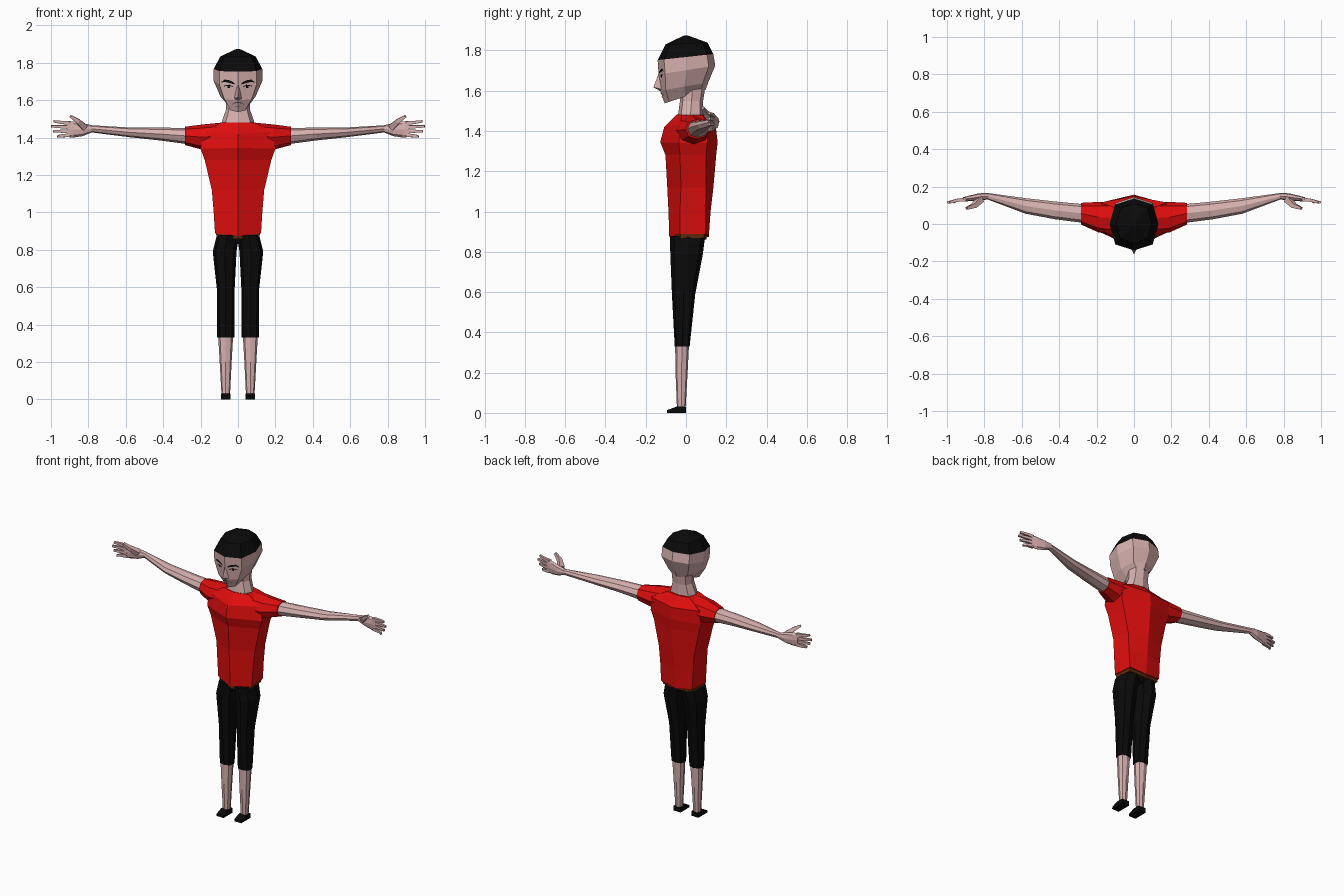
import bpy, bmesh
from mathutils import Vector
from mathutils.bvhtree import BVHTree

if "Cube" in bpy.data.objects:
    bpy.data.objects.remove(bpy.data.objects["Cube"])


def material(name, r, g, b):
    m = bpy.data.materials.new(name)
    m.diffuse_color = (r, g, b, 1)
    m.use_nodes = True
    m.node_tree.nodes["Principled BSDF"].inputs["Base Color"].default_value = m.diffuse_color
    return m


SKIN = material("skin", 0.68, 0.44, 0.43)
RED = material("red cloth", 0.74, 0.004, 0.004)
BLACK = material("black", 0.003, 0.003, 0.003)
BROWN = material("brown belt", 0.12, 0.025, 0.004)
SHADE = material("lip grey", 0.16, 0.09, 0.09)


def finish(name, bm, mats, mirror=False, fix=True):
    if fix:
        bmesh.ops.recalc_face_normals(bm, faces=bm.faces)
    me = bpy.data.meshes.new(name)
    bm.to_mesh(me)
    ob = bpy.data.objects.new(name, me)
    bpy.context.collection.objects.link(ob)
    for m in mats:
        me.materials.append(m)
    if mirror:
        ob.modifiers.new("mirror", 'MIRROR')
    return ob


def loft_mesh(rings):
    """Skin a list of equal-length rings and cap both ends."""
    bm = bmesh.new()
    loops = [[bm.verts.new(p) for p in r] for r in rings]
    n = len(loops[0])
    for a, b in zip(loops, loops[1:]):
        for i in range(n):
            j = (i + 1) % n
            bm.faces.new((a[i], a[j], b[j], b[i]))
    bm.faces.new(loops[0])
    bm.faces.new(loops[-1])
    return bm


def loft(name, rings, mat, mirror=False):
    return finish(name, loft_mesh(rings), [mat], mirror)


def octagon(a0, a1, b0, b1, k=0.75):
    """Eight-sided section filling the given box."""
    ca, cb, ra, rb = (a0 + a1) / 2, (b0 + b1) / 2, (a1 - a0) / 2, (b1 - b0) / 2
    unit = [(0, -1), (k, -k), (1, 0), (k, k), (0, 1), (-k, k), (-1, 0), (-k, -k)]
    return [(ca + ra * u, cb + rb * v) for u, v in unit]


def level(z, x0, x1, y0, y1, k=0.75, zb=None):
    """Horizontal ring; zb tilts it so that the back sits at another height."""
    zb = z if zb is None else zb
    return [(x, y, z + (zb - z) * (y - y0) / (y1 - y0))
            for x, y in octagon(x0, x1, y0, y1, k)]


def upright(x, y0, y1, z0, z1, k=0.72):
    """Vertical ring across the arm."""
    return [(x, y, z) for y, z in octagon(y0, y1, z0, z1, k)]


# Shirt body: six-sided with a crease down the front and back
def torso_ring(zc, zs, w, yf, ysf, ysb, yb):
    return [(0, yf, zc), (w, ysf, zs), (w * 0.92, ysb, zs),
            (0, yb, zc), (-w * 0.92, ysb, zs), (-w, ysf, zs)]


loft("shirt_body", [torso_ring(*r) for r in (
    (0.873, 0.888, 0.123, -0.083, -0.03, 0.098, 0.113),
    (1.00, 1.00, 0.130, -0.087, -0.03, 0.097, 0.122),
    (1.12, 1.12, 0.140, -0.093, -0.025, 0.10, 0.136),
    (1.28, 1.28, 0.178, -0.102, -0.03, 0.10, 0.15),
    (1.345, 1.34, 0.200, -0.128, -0.035, 0.105, 0.157),
    (1.42, 1.43, 0.190, -0.108, -0.03, 0.115, 0.148),
    (1.482, 1.48, 0.090, -0.045, -0.02, 0.08, 0.095))], RED)

# Sleeves
loft("sleeve", [upright(0.08, -0.06, 0.12, 1.34, 1.481),
                upright(0.19, -0.045, 0.118, 1.335, 1.470),
                upright(0.283, -0.003, 0.113, 1.36, 1.458)], RED, True)

# Belt strip under the hem
loft("belt", [torso_ring(0.860, 0.868, 0.115, -0.079, -0.028, 0.09, 0.10),
              torso_ring(0.880, 0.892, 0.118, -0.080, -0.028, 0.09, 0.105)], BROWN)

# Shorts, shins and shoes
loft("shorts_leg", [level(0.33, 0.020, 0.111, -0.056, 0.018),
                    level(0.59, 0.018, 0.113, -0.070, 0.046),
                    level(0.79, 0.008, 0.135, -0.078, 0.084),
                    level(0.84, 0.000, 0.123, -0.079, 0.09),
                    level(0.878, 0.000, 0.113, -0.080, 0.096)], BLACK, True)
loft("shorts_seat", [level(0.838, -0.07, 0.07, -0.066, 0.07),
                     level(0.878, -0.11, 0.11, -0.078, 0.095)], BLACK)
loft("shin", [level(0.02, 0.043, 0.088, -0.045, -0.002),
              level(0.20, 0.034, 0.098, -0.052, 0.008),
              level(0.34, 0.026, 0.106, -0.054, 0.015)], SKIN, True)
loft("shoe", [[(x, -0.095, 0), (x, 0, 0), (x, 0, 0.03), (x, -0.045, 0.032),
               (x, -0.093, 0.014)] for x in (0.039, 0.091)], BLACK, True)

# Arms and palms
loft("arm", [upright(0.27, 0.006, 0.106, 1.365, 1.452),
             upright(0.42, 0.025, 0.120, 1.385, 1.453),
             upright(0.58, 0.055, 0.138, 1.402, 1.454),
             upright(0.785, 0.132, 0.166, 1.428, 1.466)], SKIN, True)
loft("palm", [upright(0.78, 0.132, 0.166, 1.428, 1.466),
              upright(0.83, 0.124, 0.164, 1.408, 1.477),
              upright(0.88, 0.122, 0.152, 1.400, 1.487),
              upright(0.915, 0.120, 0.143, 1.403, 1.488)], SKIN, True)


# Fingers: tapered four-sided tubes along a bent path
def finger(name, path, r0, r1):
    pts = [Vector(p) for p in path]
    axis = (pts[-1] - pts[0]).normalized()
    side = axis.cross(Vector((0, 1, 0))).normalized()
    up = side.cross(axis)
    rings = []
    for i, p in enumerate(pts):
        r = r0 + (r1 - r0) * i / (len(pts) - 1)
        rings.append([p + (side * a + up * b) * r
                      for a, b in ((-1, -1), (1, -1), (1, 1), (-1, 1))])
    loft(name, rings, SKIN, True)


for label, z0, z1, tip in (("index_finger", 1.477, 1.487, 0.985),
                           ("middle_finger", 1.456, 1.460, 0.998),
                           ("ring_finger", 1.435, 1.433, 0.988),
                           ("little_finger", 1.413, 1.405, 0.965)):
    finger(label, [(0.90, 0.132, z0), (0.95, 0.126, (z0 + z1) / 2), (tip, 0.115, z1)],
           0.010, 0.006)
finger("thumb", [(0.82, 0.135, 1.455), (0.855, 0.098, 1.487), (0.895, 0.083, 1.514)],
       0.018, 0.007)

# Neck
loft("neck", [level(1.44, -0.095, 0.095, -0.045, 0.09),
              level(1.49, -0.085, 0.085, -0.038, 0.084),
              level(1.55, -0.064, 0.064, -0.030, 0.085),
              level(1.63, -0.066, 0.066, -0.030, 0.098)], SKIN)

# Head: tilted rings, with the crown faces coloured as hair
head_bm = loft_mesh([level(zf, -w, w, yf, yb, 0.77, zb) for zf, zb, w, yf, yb in (
    (1.537, 1.605, 0.050, -0.106, 0.098),
    (1.600, 1.640, 0.094, -0.128, 0.110),
    (1.680, 1.725, 0.130, -0.136, 0.145),
    (1.752, 1.782, 0.130, -0.141, 0.136),
    (1.830, 1.838, 0.094, -0.102, 0.108),
    (1.874, 1.874, 0.008, -0.010, 0.010))])
for f in head_bm.faces:
    f.material_index = 1 if f.calc_center_median().z > 1.772 else 0
face_tree = BVHTree.FromBMesh(head_bm)
finish("head", head_bm, [SKIN, BLACK])

# Nose wedge
bm = bmesh.new()
bridge, tip, wing, base, back = [bm.verts.new(p) for p in (
    (0, -0.136, 1.685), (0, -0.162, 1.617), (0.019, -0.124, 1.608),
    (0, -0.128, 1.598), (0.012, -0.122, 1.67))]
for f in ((bridge, tip, back), (back, tip, wing), (tip, base, wing)):
    bm.faces.new(list(reversed(f)))
for f in bm.faces:
    f.normal_update()
    if f.normal.x < 0:
        f.normal_flip()
finish("nose", bm, [SKIN], True, False)


# Face marks: thin strips laid on the face, given as (x, z, half height)
def face_strip(name, points, mat):
    bm = bmesh.new()
    cols = []
    for x, z, h in points:
        col = []
        for zz in (z - h, z + h):
            hit = face_tree.ray_cast(Vector((x, -1, zz)), Vector((0, 1, 0)))[0]
            col.append(bm.verts.new((x, hit.y - 0.003, zz)))
        cols.append(col)
    for a, b in zip(cols, cols[1:]):
        bm.faces.new((a[0], b[0], b[1], a[1]))
    finish(name, bm, [mat], True, False)


face_strip("eyebrow", [(0.018, 1.688, 0.004), (0.045, 1.699, 0.007),
                       (0.07, 1.704, 0.006), (0.088, 1.696, 0.002)], BLACK)
face_strip("eyelid", [(0.026, 1.671, 0.002), (0.045, 1.680, 0.003),
                      (0.075, 1.676, 0.002)], BLACK)
face_strip("pupil", [(0.042, 1.672, 0.006), (0.056, 1.672, 0.006)], BLACK)
face_strip("mouth", [(0, 1.588, 0.003), (0.016, 1.586, 0.003),
                     (0.032, 1.577, 0.0015)], SHADE)
face_strip("chin_crease", [(0, 1.568, 0.002), (0.015, 1.567, 0.001)], SHADE)
